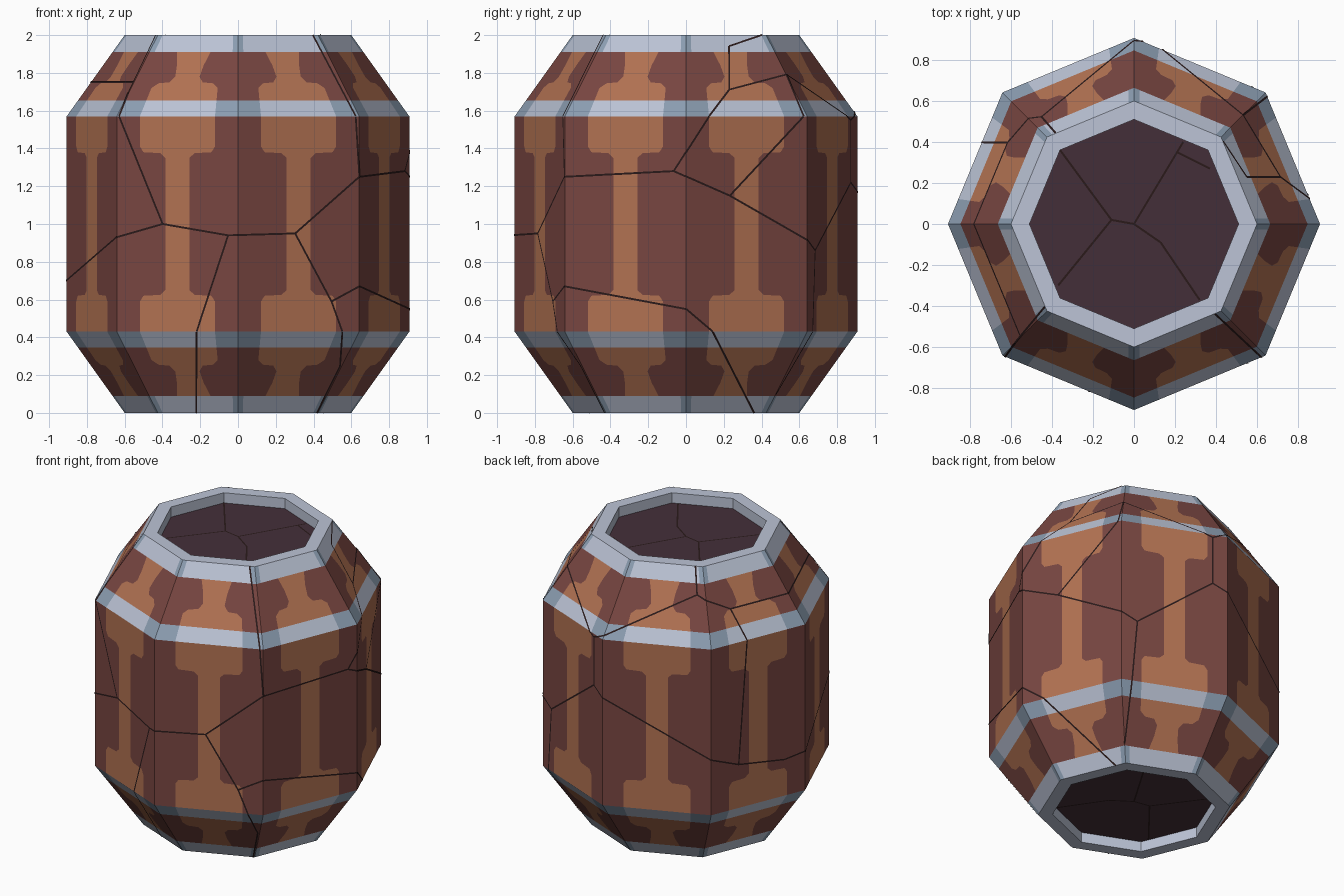
import bpy, bmesh, math
from mathutils import Vector

cube = bpy.data.objects.get("Cube")
if cube:
    bpy.data.objects.remove(cube, do_unlink=True)

SIDES, R_MID, R_END, BEND = 8, 0.907, 0.60, 0.43
R_HOLE, RECESS = 0.51, 0.07


def material(name, r, g, b):
    def lin(c):
        c /= 255
        return c / 12.92 if c <= 0.04045 else ((c + 0.055) / 1.055) ** 2.4
    col = (lin(r), lin(g), lin(b), 1)
    m = bpy.data.materials.new(name)
    m.diffuse_color = col
    m.use_nodes = True
    m.node_tree.nodes["Principled BSDF"].inputs["Base Color"].default_value = col
    return m


steel = material("pale_steel", 188, 196, 214)
blue_steel = material("blue_steel", 140, 158, 178)
plank = material("orange_wood", 178, 114, 82)
stave = material("brown_wood", 120, 70, 65)
plum = material("plum_lid", 68, 47, 57)
seam = material("seam_dark", 42, 26, 26)


def radius(z):
    return R_MID - max(0, abs(z - 1) - (1 - BEND)) / BEND * (R_MID - R_END)


def corner(i, r, z):
    a = math.radians(-90 + 45 * i)
    return Vector((r * math.cos(a), r * math.sin(a), z))


def surface(u, z, r=None):
    """Point on the barrel: u counts corners from the front, turning to +x."""
    i = math.floor(u)
    r = radius(z) if r is None else r
    return corner(i, r, z).lerp(corner(i + 1, r, z), u - i)


def finish(name, bm, mats):
    me = bpy.data.meshes.new(name)
    bm.to_mesh(me)
    bm.free()
    for m in mats:
        me.materials.append(m)
    ob = bpy.data.objects.new(name, me)
    bpy.context.collection.objects.link(ob)
    return ob


def strip(name, rows, side_mat, centre_mat):
    """Ring of panels; each row is (height, width of the side colour)."""
    bm = bmesh.new()
    for i in range(SIDES):
        grid = [[bm.verts.new(surface(i + f, z)) for f in (0, a, 1 - a)]
                + [bm.verts.new(corner(i + 1, radius(z), z))] for z, a in rows]
        for lo, hi in zip(grid, grid[1:]):
            for k in range(3):
                f = bm.faces.new((lo[k], lo[k + 1], hi[k + 1], hi[k]))
                f.material_index = int(k == 1)
    bmesh.ops.remove_doubles(bm, verts=bm.verts, dist=1e-5)
    return finish(name, bm, [side_mat, centre_mat])


# Hoops and staves, lower half then the same flipped
end_hoop = [(0, 0.06), (0.09, 0.06)]
taper = [(0.09, 0.31), (0.16, 0.36), (0.22, 0.38), (0.25, 0.34),
         (0.255, 0.24), (0.28, 0.19), (0.345, 0.19)]
mid_hoop = [(0.345, 0.19), (BEND, 0.19)]
body = [(BEND, 0.19), (0.59, 0.19), (0.62, 0.22), (0.625, 0.36), (0.65, 0.4)]


def flipped(rows):
    return [(2 - z, a) for z, a in reversed(rows)]


for label, side in (("lower", list), ("upper", flipped)):
    strip(label + "_end_hoop", side(end_hoop), blue_steel, steel)
    strip(label + "_tapered_staves", side(taper), stave, plank)
    strip(label + "_middle_hoop", side(mid_hoop), blue_steel, steel)
strip("body_staves", body + flipped(body), stave, plank)


# Rim and recessed lid at each end
def end_cap(label, z, direction):
    inner_z = z - direction * RECESS
    loops = [(R_END, z), (R_HOLE, z), (R_HOLE, inner_z)]
    bm = bmesh.new()
    rings = [[bm.verts.new(corner(i, r, h)) for i in range(SIDES)] for r, h in loops]
    for a, b in zip(rings, rings[1:]):
        for i in range(SIDES):
            j = (i + 1) % SIDES
            quad = (a[i], a[j], b[j], b[i])
            bm.faces.new(quad if direction > 0 else quad[::-1])
    finish(label + "_rim", bm, [steel])
    bm = bmesh.new()
    vs = [bm.verts.new(corner(i, R_HOLE, inner_z)) for i in range(SIDES)]
    bm.faces.new(vs if direction > 0 else vs[::-1])
    finish(label + "_lid", bm, [plum])


end_cap("upper", 2, 1)
end_cap("lower", 0, -1)


# Thin dark break lines laid on the surface
def ribbon(bm, p, q, n, half=0.005):
    if (q - p).length < 1e-4:
        return
    s = (q - p).normalized().cross(n) * half
    p, q = p + n * 0.003, q + n * 0.003
    bm.faces.new([bm.verts.new(v) for v in (p + s, q + s, q - s, p - s)])


def wall_line(bm, a, b):
    (u0, z0), (u1, z1) = a, b
    cuts = {0.0, 1.0}
    for k in range(-3, 10):
        if min(u0, u1) < k < max(u0, u1):
            cuts.add((k - u0) / (u1 - u0))
    for h in (BEND, 2 - BEND):
        if min(z0, z1) < h < max(z0, z1):
            cuts.add((h - z0) / (z1 - z0))
    cuts = sorted(cuts)
    for s, t in zip(cuts, cuts[1:]):
        m = (s + t) / 2
        i = math.floor(u0 + (u1 - u0) * m)
        z = z0 + (z1 - z0) * m
        across = corner(i + 1, 1, 0) - corner(i, 1, 0)
        up = surface(i + 0.5, z + 0.01) - surface(i + 0.5, z - 0.01)
        p, q = (surface(u0 + (u1 - u0) * w, z0 + (z1 - z0) * w) for w in (s, t))
        ribbon(bm, p, q, across.cross(up).normalized())


wall_paths = [
    [(-2, .7), (-1, .93), (-.62, 1), (-.08, .94), (.47, .95), (1, 1.25), (1.9, 1.28),
     (2.36, 1.15), (3.15, .86), (3.86, 1.22), (5, .81), (5.29, .73), (5.78, .68), (6, .7)],
    [(-.08, .94), (-.34, .43), (-.52, 0)],
    [(.47, .95), (.77, .59), (1, .67), (2, .55), (2.22, .43), (2.85, 0)],
    [(.77, .59), (.86, .43), (.98, .25), (.98, 0)],
    [(-.62, 1), (-.98, 1.57), (-1.05, 2)],
    [(1, 1.25), (.97, 1.57), (.93, 2)],
    [(1.9, 1.28), (2.19, 1.57), (2.4, 1.71), (3, 1.79), (3.86, 1.55), (3.86, 1.22)],
    [(2.4, 1.71), (2.5, 1.94), (2.95, 2)],
    [(2.36, 1.15), (2.97, 1.57), (3, 1.79)],
    [(3.86, 1.55), (4.9, 1.85), (5.28, 1.75), (5.38, 1.57), (5.29, .73)],
    [(4.9, 1.85), (4.9, 2)],
    [(5.28, 1.75), (7, 1.75)],
    [(3.15, .86), (3.1, .43), (3, .1)],
]
bm = bmesh.new()
for path in wall_paths:
    for a, b in zip(path, path[1:]):
        wall_line(bm, a, b)
finish("wall_seams", bm, [seam])

lid_paths = [
    [(-.36, .36), (-.11, .02), (0, 0), (.21, .35), (.37, .27)],
    [(0, 0), (.13, -.09), (.32, -.37)],
    [(-.11, .02), (-.37, -.3)],
    [(.21, .35), (.24, .4)],
]
bm = bmesh.new()
for z, d in ((2 - RECESS, 1), (RECESS, -1)):
    for path in lid_paths:
        for a, b in zip(path, path[1:]):
            ribbon(bm, Vector((*a, z)), Vector((*b, z)), Vector((0, 0, d)))
finish("lid_seams", bm, [seam])
